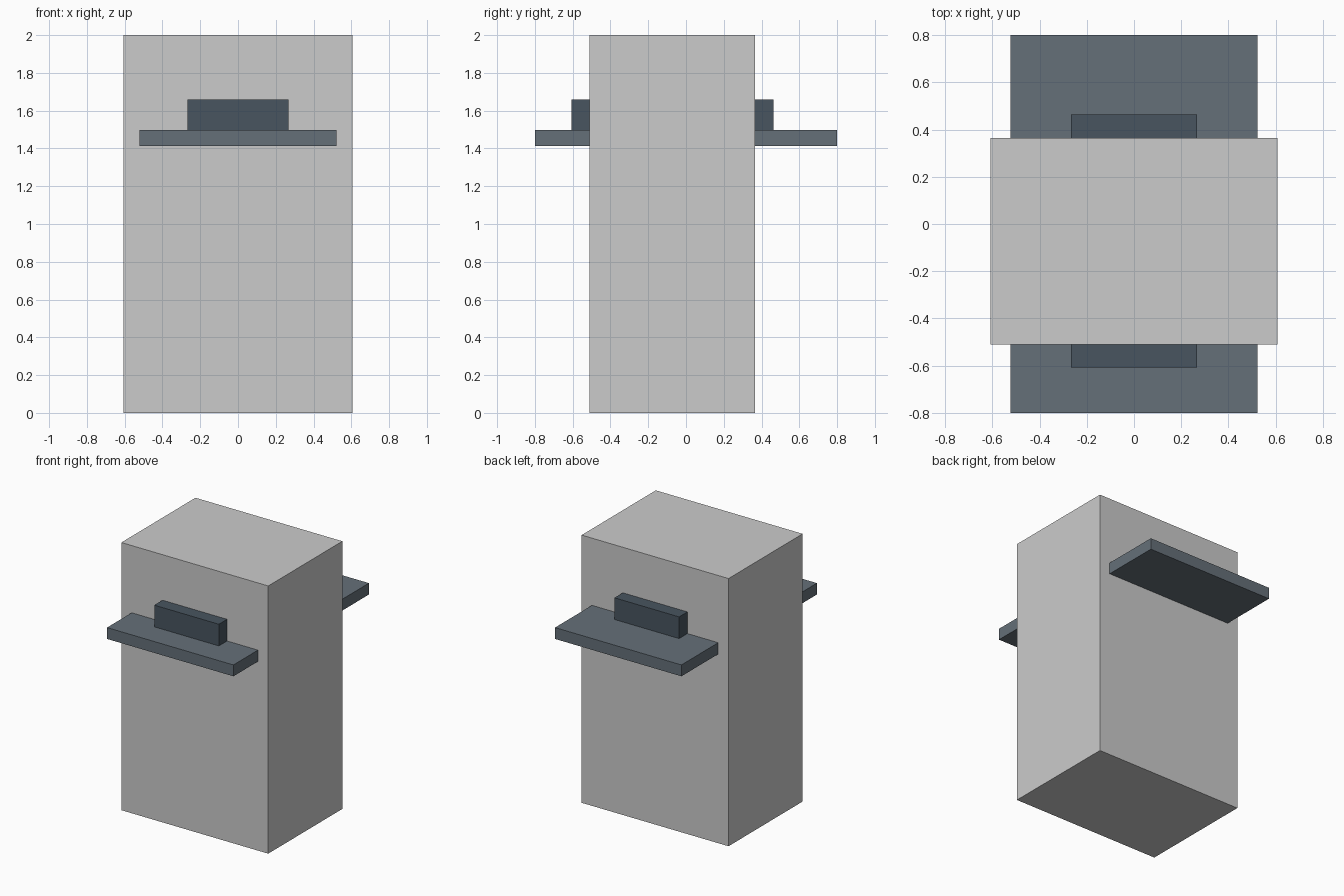
import bpy

if "Cube" in bpy.data.objects:
    bpy.data.objects.remove(bpy.data.objects["Cube"])


def material(name, colour):
    m = bpy.data.materials.new(name)
    m.diffuse_color = (*colour, 1)
    m.use_nodes = True
    m.node_tree.nodes["Principled BSDF"].inputs["Base Color"].default_value = m.diffuse_color
    return m


def box(name, half_width, y_range, z_range, mat=None):
    """Box centred on x = 0, spanning the given y and z ranges."""
    (y0, y1), (z0, z1) = y_range, z_range
    bpy.ops.mesh.primitive_cube_add(size=1, location=(0, (y0 + y1) / 2, (z0 + z1) / 2))
    ob = bpy.context.object
    ob.name = name
    ob.scale = (2 * half_width, y1 - y0, z1 - z0)
    bpy.ops.object.transform_apply(location=False, rotation=False, scale=True)
    if mat:
        ob.data.materials.append(mat)
    return ob


slate = material("slate", (0.13, 0.16, 0.19))
dark_slate = material("dark_slate", (0.065, 0.09, 0.115))

# Main upright block
box("body", 0.607, (-0.51, 0.365), (0, 2))
# Counter slab passing through the body, deeper at the back
box("counter", 0.522, (-0.8, 0.8), (1.413, 1.498), slate)
# Raised block on the counter, showing on both sides
box("raised_block", 0.267, (-0.607, 0.463), (1.498, 1.66), dark_slate)
